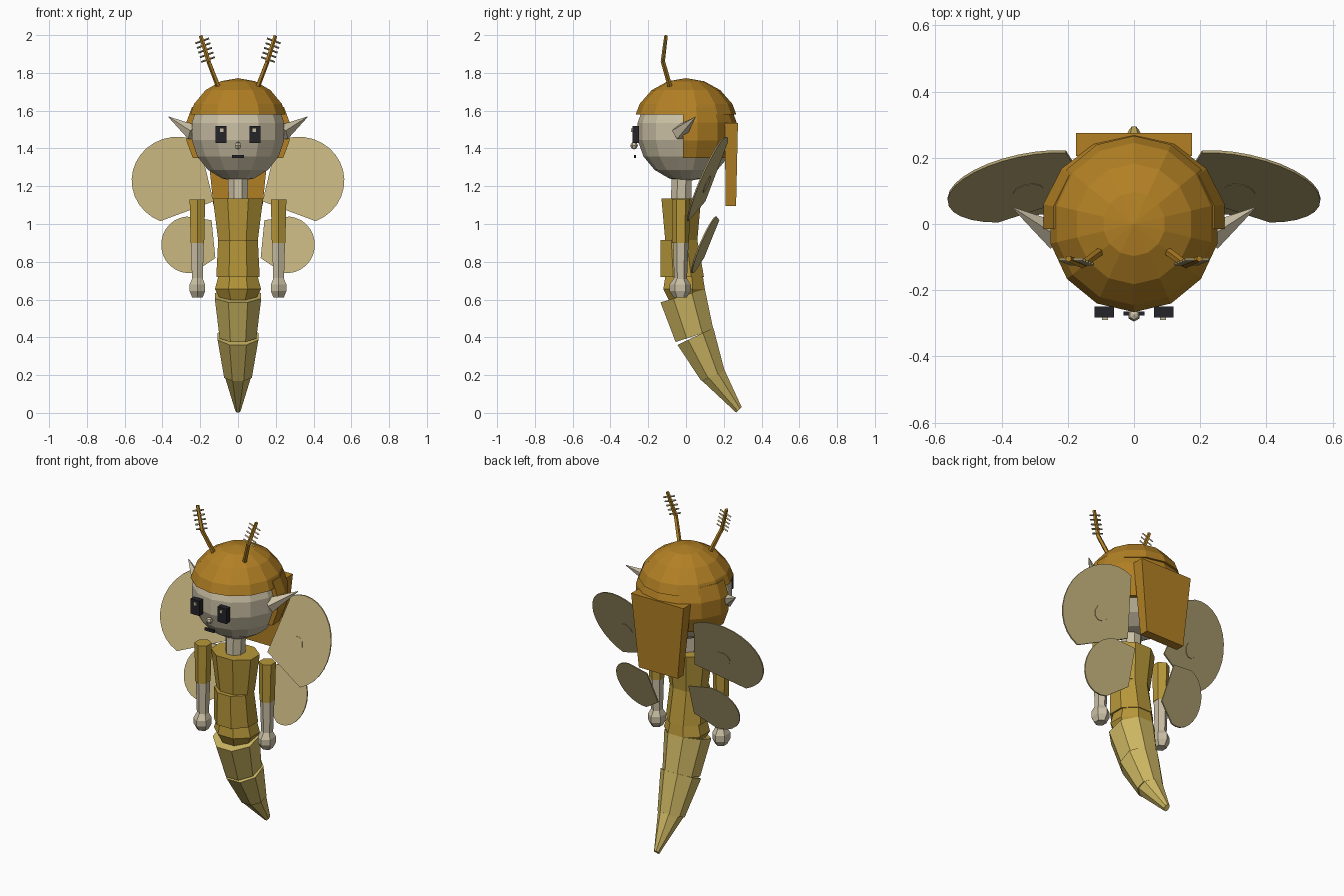
import bpy, bmesh, math
from mathutils import Vector, Matrix

if "Cube" in bpy.data.objects:
    bpy.data.objects.remove(bpy.data.objects["Cube"])


def material(name, rgb):
    lin = [((c / 255 + 0.055) / 1.055) ** 2.4 for c in rgb]
    m = bpy.data.materials.new(name)
    m.use_nodes = True
    m.diffuse_color = (*lin, 1)
    m.node_tree.nodes["Principled BSDF"].inputs["Base Color"].default_value = (*lin, 1)
    return m


HAIR = material("amber hair", (178, 128, 36))
DRESS = material("mustard cloth", (184, 152, 58))
TAIL = material("straw yellow", (204, 182, 98))
WING = material("wing tan", (190, 173, 122))
SKIN = material("pale skin", (203, 192, 165))
BLACK = material("black", (36, 36, 42))


def finish(name, bm, mat):
    bmesh.ops.recalc_face_normals(bm, faces=bm.faces)
    me = bpy.data.meshes.new(name)
    bm.to_mesh(me)
    bm.free()
    me.materials.append(mat)
    ob = bpy.data.objects.new(name, me)
    bpy.context.collection.objects.link(ob)
    return ob


def skin_rings(name, rings, mat):
    """Join closed loops of points into a capped solid."""
    bm = bmesh.new()
    loops = [[bm.verts.new(p) for p in r] for r in rings]
    n = len(loops[0])
    for a, b in zip(loops, loops[1:]):
        for i in range(n):
            j = (i + 1) % n
            bm.faces.new((a[i], a[j], b[j], b[i]))
    bm.faces.new(loops[0])
    bm.faces.new(loops[-1])
    return finish(name, bm, mat)


def loft(name, rings, mat, sides=8, x=0):
    """Each ring: half width, front (y, z) and back (y, z)."""
    fit = 1 / math.cos(math.pi / sides)
    out = []
    for w, f, b in rings:
        front, back = Vector((x, *f)), Vector((x, *b))
        mid, half = (front + back) / 2, (back - front) / 2 * fit
        angles = [math.tau * (i + 0.5) / sides for i in range(sides)]
        out.append([mid + Vector((w * fit * math.cos(t), 0, 0)) + half * math.sin(t) for t in angles])
    return skin_rings(name, out, mat)


def level(w, yf, yb, z):
    return (w, (yf, z), (yb, z))


def spike(name, a, b, r1, r2, mat, sides=5):
    a, b = Vector(a), Vector(b)
    bm = bmesh.new()
    rot = (b - a).to_track_quat("Z", "Y").to_matrix().to_4x4()
    bmesh.ops.create_cone(bm, cap_ends=True, segments=sides, radius1=r1, radius2=r2,
                          depth=(b - a).length, matrix=Matrix.Translation((a + b) / 2) @ rot)
    return finish(name, bm, mat)


def box(name, centre, size, mat):
    bm = bmesh.new()
    bmesh.ops.create_cube(bm, size=1, matrix=Matrix.Translation(centre) @ Matrix.Diagonal((*size, 1)))
    return finish(name, bm, mat)


def ball(name, centre, radii, mat, cuts=(), segs=14, rings=9):
    """Faceted ball; each cut (point, normal) drops the side the normal points to."""
    bm = bmesh.new()
    bmesh.ops.create_uvsphere(bm, u_segments=segs, v_segments=rings, radius=1,
                              matrix=Matrix.Translation(centre) @ Matrix.Diagonal((*radii, 1)))
    for co, no in cuts:
        geom = bm.verts[:] + bm.edges[:] + bm.faces[:]
        bmesh.ops.bisect_plane(bm, geom=geom, plane_co=co, plane_no=no, clear_outer=True)
        bmesh.ops.holes_fill(bm, edges=[e for e in bm.edges if e.is_boundary], sides=0)
    return finish(name, bm, mat)


def arc(cx, cz, rx, rz, start, end, n):
    steps = [math.radians(start + (end - start) * i / n) for i in range(n + 1)]
    return [(cx + rx * math.cos(t), cz + rz * math.sin(t)) for t in steps]


def wing_plate(name, outline, base, side, thick):
    """Thin plate on a plane that leans back with height and forward outwards."""
    rings = [[(side * x, base + 0.42 * z - 0.165 * x + d, z) for x, z in outline]
             for d in (-thick / 2, thick / 2)]
    return skin_rings(name, rings, WING)


# Head and hair
ball("head", (0, 0, 1.49), (0.255, 0.26, 0.265), SKIN)
ball("hair_cap", (0, 0, 1.5), (0.275, 0.283, 0.272), HAIR, [((0, 0, 1.58), (0, 0, -1))])
ball("back_hair", (0, 0, 1.49), (0.285, 0.272, 0.275), HAIR,
     [((0, -0.015, 0), (0, -1, 0)), ((0, 0, 1.35), (0, 0, -1)), ((0, 0, 1.62), (0, 0, 1))])
skin_rings("hair_panel", [[(-w, f, z), (w, f, z), (w, b, z), (-w, b, z)]
                          for w, f, b, z in ((0.175, 0.205, 0.275, 1.535), (0.13, 0.21, 0.265, 1.095))], HAIR)

# Face
ball("nose", (0, -0.275, 1.415), (0.02, 0.02, 0.02), SKIN, segs=6, rings=4)
box("mouth", (0, -0.27, 1.357), (0.062, 0.012, 0.016), BLACK)

# Body
loft("neck", [level(0.05, -0.08, 0.03, 1.13), level(0.055, -0.075, 0.03, 1.26)], SKIN)
loft("chest", [level(0.105, -0.11, 0.06, 0.915), level(0.133, -0.13, 0.08, 1.135)], DRESS)
loft("waist", [level(0.115, -0.135, 0.095, 0.72), level(0.105, -0.135, 0.06, 0.915)], DRESS)
loft("hips", [level(0.09, -0.09, 0.08, 0.595), level(0.122, -0.12, 0.1, 0.655),
              level(0.105, -0.11, 0.09, 0.72)], DRESS)

# Curved tail of three overlapping sections
loft("tail_upper", [(0.123, (-0.135, 0.585), (0.1, 0.655)), (0.097, (-0.055, 0.375), (0.145, 0.44))], TAIL)
loft("tail_middle", [(0.108, (-0.045, 0.36), (0.145, 0.45)), (0.073, (0.08, 0.17), (0.205, 0.22))], TAIL)
loft("tail_tip", [(0.068, (0.085, 0.17), (0.205, 0.225)), (0.014, (0.265, 0.002), (0.295, 0.03))], TAIL)

for side, tag in ((1, "left"), (-1, "right")):
    # Eye and ear
    box(tag + "_eye", (side * 0.09, -0.266, 1.475), (0.06, 0.034, 0.09), BLACK)
    box(tag + "_eye_glint", (side * 0.087, -0.286, 1.497), (0.018, 0.008, 0.018), SKIN)
    spike(tag + "_ear", (side * 0.235, -0.035, 1.482), (side * 0.367, 0.05, 1.567), 0.045, 0.002, SKIN)

    # Arm
    x = side * 0.215
    loft(tag + "_sleeve", [level(0.036, -0.068, 0.01, 0.9), level(0.041, -0.068, 0.015, 1.13)], DRESS, 6, x)
    loft(tag + "_forearm", [level(0.028, -0.058, 0.0, 0.69), level(0.034, -0.063, 0.008, 0.9)], SKIN, 6, x)
    loft(tag + "_hand", [level(0.028, -0.06, 0.0, 0.612), level(0.041, -0.08, 0.018, 0.645),
                         level(0.041, -0.08, 0.018, 0.68), level(0.024, -0.055, -0.005, 0.72)], SKIN, 6, x)

    # Wings
    upper = arc(0.32, 1.23, 0.243, 0.232, -68, 118, 16) + [(0.13, 1.12)]
    lower = arc(0.26, 0.89, 0.147, 0.15, -100, 85, 14) + [(0.14, 1.02), (0.12, 0.82)]
    wing_plate(tag + "_upper_wing", upper, -0.35, side, 0.008)
    wing_plate(tag + "_wing_spot", arc(0.32, 1.21, 0.045, 0.045, 0, 324, 9), -0.349, side, 0.013)
    wing_plate(tag + "_lower_wing", lower, -0.233, side, 0.008)

    # Feathered antenna
    root = Vector((side * 0.105, -0.085, 1.73))
    bend = Vector((side * 0.155, -0.122, 1.86))
    tip = Vector((side * 0.198, -0.105, 1.997))
    spike(tag + "_antenna_base", root, bend, 0.013, 0.012, HAIR)
    spike(tag + "_antenna_top", bend, tip, 0.012, 0.01, HAIR)
    across = Vector((side * 0.036, 0, -0.013))
    for i in range(5):
        mid = bend.lerp(tip, 0.08 + 0.18 * i)
        spike(f"{tag}_antenna_barb_{i + 1}", mid - across, mid + across, 0.005, 0.005, WING, 4)
